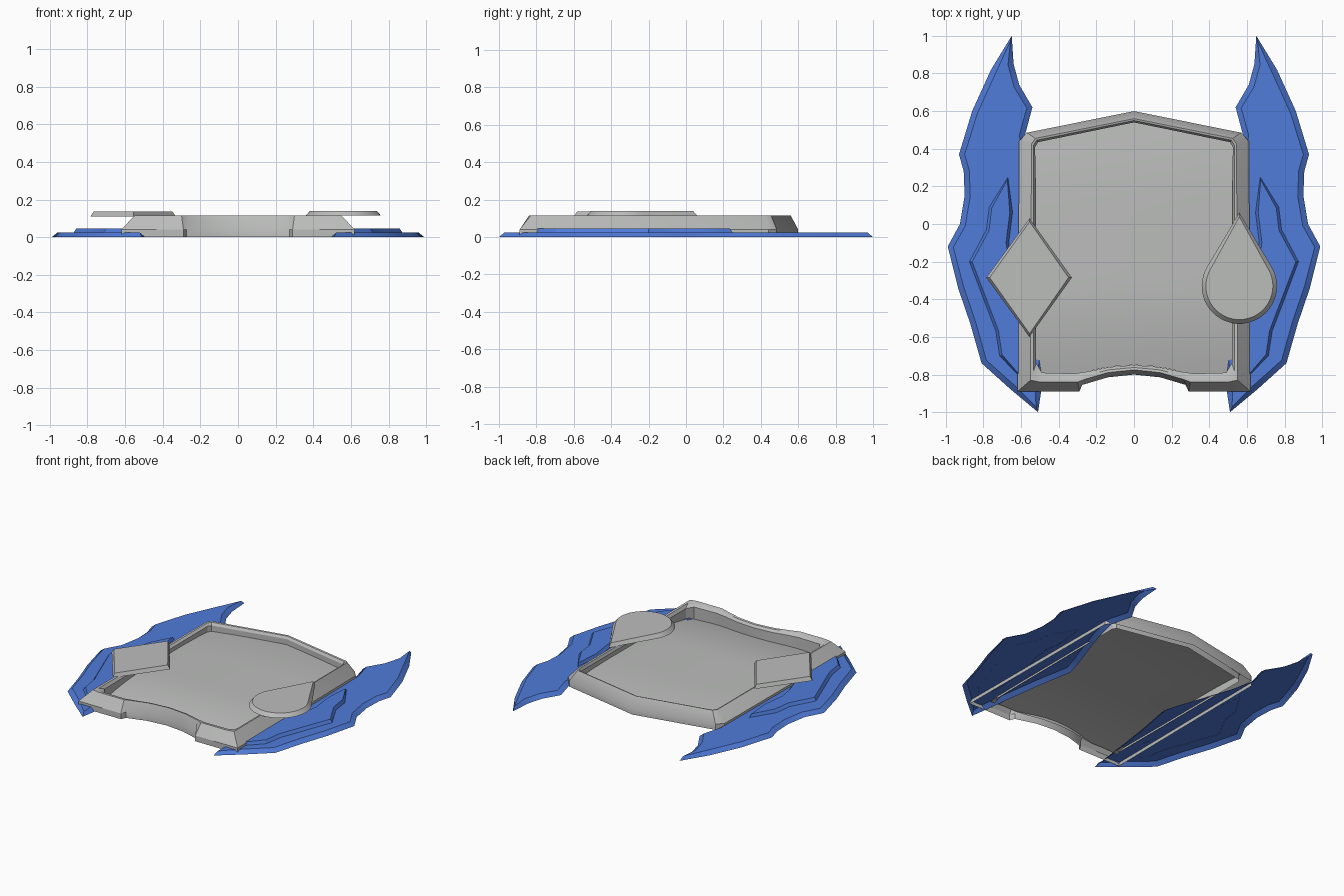
import bpy, bmesh, math

if "Cube" in bpy.data.objects:
    bpy.data.objects.remove(bpy.data.objects["Cube"])


def material(name, rgb):
    m = bpy.data.materials.new(name)
    m.diffuse_color = (*rgb, 1)
    m.use_nodes = True
    m.node_tree.nodes["Principled BSDF"].inputs["Base Color"].default_value = m.diffuse_color
    return m


GREY = material("warm grey", (0.50, 0.51, 0.50))
BLUE = material("royal blue", (0.08, 0.20, 0.70))


def finish(name, bm, mat, angle=30):
    me = bpy.data.meshes.new(name)
    bm.to_mesh(me)
    bm.free()
    me.materials.append(mat)
    ob = bpy.data.objects.new(name, me)
    bpy.context.collection.objects.link(ob)
    bpy.ops.object.select_all(action='DESELECT')
    ob.select_set(True)
    bpy.context.view_layer.objects.active = ob
    bpy.ops.object.shade_smooth_by_angle(angle=math.radians(angle))
    return ob


def bevelled_plate(name, outline, z0, z1, inset, mat, closed=True):
    """Flat outline whose inset top face is raised to z1."""
    bm = bmesh.new()
    face = bm.faces.new([bm.verts.new((x, y, z0)) for x, y in outline])
    face.normal_update()
    if face.normal.z < 0:
        face.normal_flip()
    base = list(face.verts)
    bmesh.ops.inset_region(bm, faces=[face], thickness=inset,
                           use_even_offset=False, use_boundary=True)
    for v in face.verts:
        v.co.z = z1
    if closed:
        bm.faces.new(base[::-1])
    bmesh.ops.triangulate(bm, faces=[f for f in bm.faces if len(f.verts) > 4])
    return finish(name, bm, mat)


# Frame: stations from back apex to front centre (outer, crest, inner)
HALF = [
    ((0, .60), (0, .56), (0, .54)),
    ((.57, .485), (.525, .455), (.51, .435)),
    ((.61, .44), (.545, .425), (.525, .41)),
    ((.62, -.89), (.55, -.83), (.52, -.74)),
    ((.50, -.89), (.50, -.84), (.49, -.79)),
    ((.29, -.89), (.30, -.84), (.32, -.795)),
    ((.275, -.855), (.26, -.825), (.25, -.785)),
    ((.14, -.815), (.14, -.79), (.13, -.76)),
    ((0, -.80), (0, -.775), (0, -.75)),
]
LEFT = [tuple((-x, y) for x, y in s) for s in HALF[-2:0:-1]]
bm = bmesh.new()
rings = []
for outer, crest, inner in HALF + LEFT:
    cx, cy = crest
    mid = ((cx + inner[0]) / 2, (cy + inner[1]) / 2)
    prof = [(*outer, 0), (*outer, .04), (*crest, .115),
            (*mid, .112), (*inner, .095), (*inner, .01)]
    rings.append([bm.verts.new(p) for p in prof])
for a, b in zip(rings, rings[1:] + rings[:1]):
    for k in range(len(a) - 1):
        bm.faces.new((a[k], b[k], b[k + 1], a[k + 1]))
bmesh.ops.recalc_face_normals(bm, faces=bm.faces)
finish("frame", bm, GREY)


# Centre panel: gently domed sheet falling away toward the front
def front_edge(x):
    return -.75 - .045 * min(1, abs(x) / .28) ** 2


def panel_z(x, y):
    drop = max(0, (-.30 - y) / .48)
    back = max(0, (y - .1) / .44)
    return .078 - .055 * drop ** 2 - .022 * back ** 2 - .012 * (x / .525) ** 2


bm = bmesh.new()
NX, NY = 20, 20
grid = []
for i in range(NX + 1):
    x = -.525 + 1.05 * i / NX
    y0, y1 = front_edge(x), .54 - .205 * abs(x)
    col = []
    for j in range(NY + 1):
        y = y0 + (y1 - y0) * j / NY
        col.append(bm.verts.new((x, y, panel_z(x, y))))
    grid.append(col)
for i in range(NX):
    for j in range(NY):
        bm.faces.new((grid[i][j], grid[i + 1][j],
                      grid[i + 1][j + 1], grid[i][j + 1]))
finish("centre_panel", bm, GREY, 60)

# Side wings with raised overlay plates, mirrored left and right
WING = [(.65, 1.0), (.76, .82), (.86, .60), (.93, .37), (.905, .28),
        (.90, .15), (.925, 0), (.99, -.12), (.935, -.34), (.87, -.53),
        (.81, -.74), (.66, -.875), (.51, -1.0), (.495, -.90), (.47, -.70),
        (.43, -.42), (.385, -.17), (.42, -.05), (.48, .12), (.54, .30),
        (.58, .47), (.54, .62), (.61, .74), (.64, .85)]
OVERLAY = [(.67, .25), (.77, .09), (.785, -.03), (.875, -.20), (.80, -.40),
           (.735, -.57), (.715, -.70), (.60, -.82), (.58, -.60),
           (.60, -.35), (.65, -.20), (.665, -.10), (.645, .06)]
for side, s in (("right", 1), ("left", -1)):
    bevelled_plate(side + "_wing", [(s * x, y) for x, y in WING],
                   0, .024, .03, BLUE, closed=False)
    bevelled_plate(side + "_wing_overlay", [(s * x, y) for x, y in OVERLAY],
                   .023, .045, .015, BLUE, closed=False)

# Diamond badge on the left rail
bevelled_plate("diamond_badge", [(-.555, .03), (-.785, -.285),
                                 (-.555, -.60), (-.33, -.285)],
               .11, .136, .018, GREY)

# Teardrop badge on the right rail: round base with a pointed back end
R, CX, CY, TIP = .2, .56, -.33, .06
a0 = math.asin(R / (TIP - CY))
drop = [(CX, TIP)]
for k in range(33):
    a = math.pi - a0 + (math.pi + 2 * a0) * k / 32
    drop.append((CX + R * math.cos(a), CY + R * math.sin(a)))
bevelled_plate("teardrop_badge", drop, .114, .14, .022, GREY)
